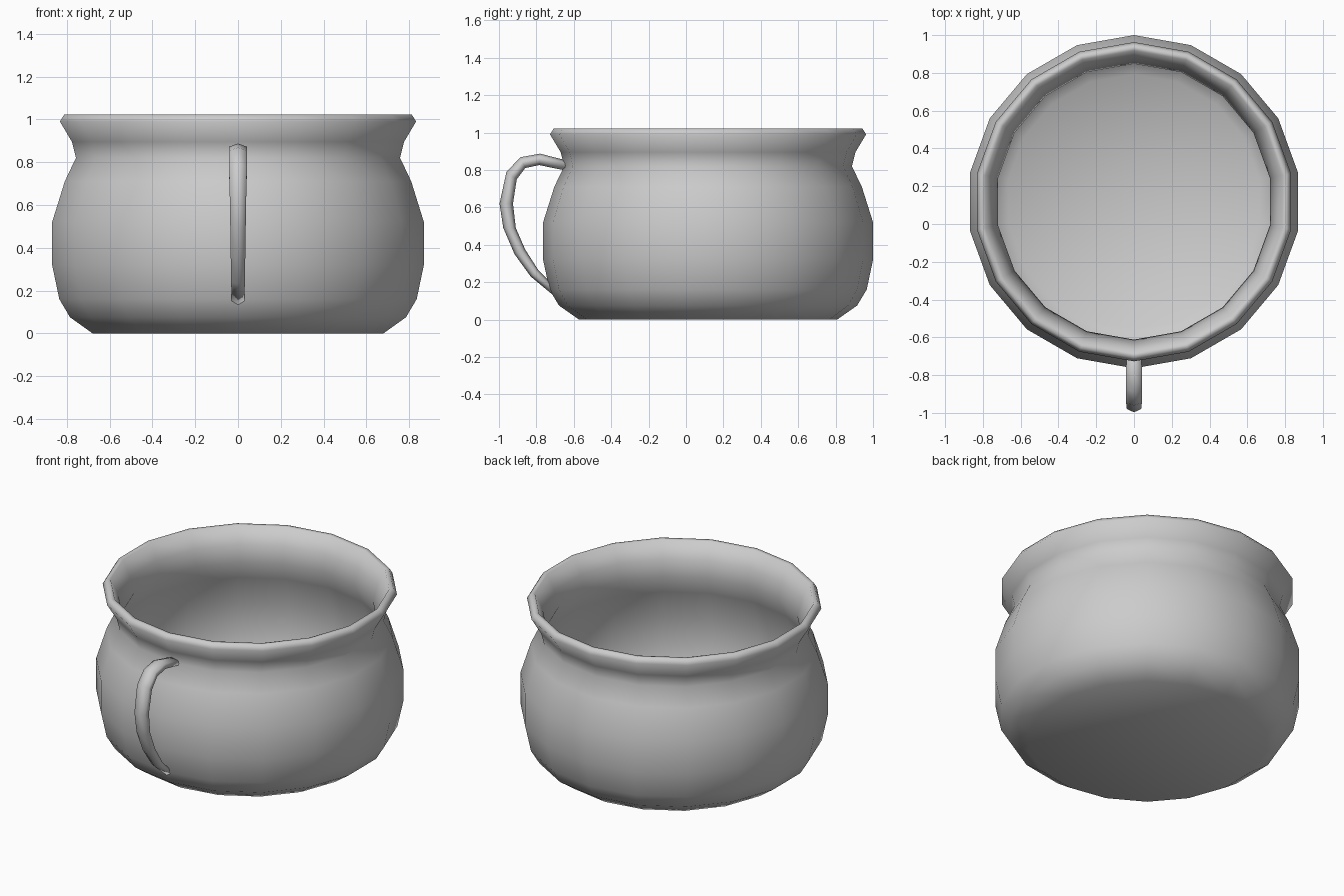
import bpy, bmesh
from math import cos, sin, pi
from mathutils import Vector

if "Cube" in bpy.data.objects:
    bpy.data.objects.remove(bpy.data.objects["Cube"])

SIDES = 18
CENTRE_Y = 0.118


def finish(bm, name):
    bmesh.ops.remove_doubles(bm, verts=bm.verts[:], dist=1e-5)
    bmesh.ops.recalc_face_normals(bm, faces=bm.faces[:])
    for f in bm.faces:
        f.smooth = True
    mesh = bpy.data.meshes.new(name)
    bm.to_mesh(mesh)
    bm.free()
    ob = bpy.data.objects.new(name, mesh)
    bpy.context.collection.objects.link(ob)
    return ob


def skin(bm, rings):
    for a, b in zip(rings, rings[1:]):
        n = len(a)
        for i in range(n):
            j = (i + 1) % n
            bm.faces.new((a[i], a[j], b[j], b[i]))


# Pot: closed profile (radius, z), outside up over the rim and back down inside
profile = [(0.69, 0.0), (0.797, 0.075), (0.848, 0.16), (0.882, 0.32), (0.882, 0.52),
           (0.822, 0.71), (0.769, 0.82), (0.788, 0.895), (0.845, 0.99),
           (0.825, 1.022), (0.80, 1.02), (0.755, 0.92), (0.73, 0.82), (0.782, 0.70),
           (0.842, 0.51), (0.842, 0.33), (0.808, 0.18), (0.765, 0.11), (0.675, 0.04)]
bm = bmesh.new()
rings = [[bm.verts.new((r * sin(2 * pi * i / SIDES), CENTRE_Y + r * cos(2 * pi * i / SIDES), z))
          for i in range(SIDES)] for r, z in profile]
skin(bm, rings)
# Underside and inner floor
for ring, z in ((rings[0], 0.0), (rings[-1], 0.04)):
    c = bm.verts.new((0, CENTRE_Y, z))
    for i in range(SIDES):
        bm.faces.new((ring[i], ring[(i + 1) % SIDES], c))
finish(bm, "pot_body")

# Handle: outer and inner edge points (y, z) plus half width of a six-sided section
stations = [((-0.635, 0.85), (-0.635, 0.795), 0.038),
            ((-0.78, 0.887), (-0.785, 0.826), 0.042),
            ((-0.885, 0.868), (-0.86, 0.81), 0.042),
            ((-0.96, 0.79), (-0.905, 0.75), 0.042),
            ((-0.997, 0.62), (-0.925, 0.62), 0.038),
            ((-0.977, 0.49), (-0.91, 0.49), 0.036),
            ((-0.917, 0.35), (-0.86, 0.375), 0.034),
            ((-0.83, 0.23), (-0.79, 0.265), 0.032),
            ((-0.71, 0.13), (-0.70, 0.175), 0.030)]
bm = bmesh.new()
rings = []
for outer, inner, w in stations:
    o, n = Vector((0, *outer)), Vector((0, *inner))
    mid, half = (o + n) / 2, (o - n) / 2
    rings.append([bm.verts.new(mid + half * cos(k * pi / 3)
                               + Vector((w * sin(k * pi / 3) / sin(pi / 3), 0, 0)))
                  for k in range(6)])
skin(bm, rings)
bm.faces.new(rings[0])
bm.faces.new(rings[-1])
finish(bm, "handle")
